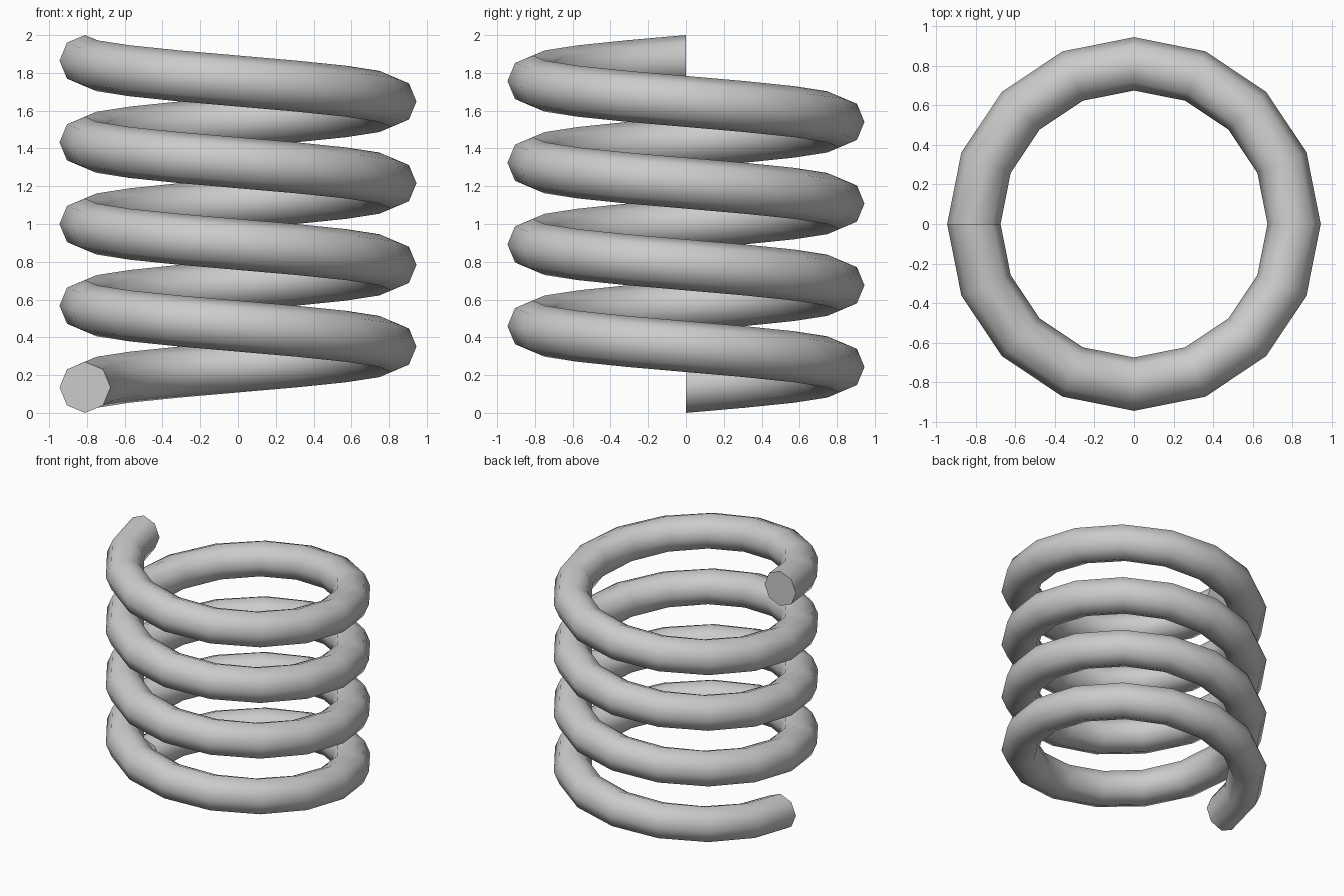
import bpy, bmesh, math

if "Cube" in bpy.data.objects:
    bpy.data.objects.remove(bpy.data.objects["Cube"])

COIL_R, WIRE_R = 0.81, 0.135
TURNS, STEPS, SIDES = 4, 16, 8
PITCH = (2 - 2 * WIRE_R) / TURNS

grey = bpy.data.materials.new("steel_grey")
grey.diffuse_color = (0.6, 0.6, 0.6, 1)
grey.use_nodes = True
grey.node_tree.nodes["Principled BSDF"].inputs["Base Color"].default_value = grey.diffuse_color

# Coil: octagonal wire section swept along a helix, starting at -x towards the back
bm = bmesh.new()
rings = []
for i in range(TURNS * STEPS + 1):
    a = math.pi - 2 * math.pi * i / STEPS
    z = WIRE_R + PITCH * i / STEPS
    ring = []
    for k in range(SIDES):
        b = 2 * math.pi * k / SIDES
        r = COIL_R + WIRE_R * math.cos(b)
        ring.append(bm.verts.new((r * math.cos(a), r * math.sin(a), z + WIRE_R * math.sin(b))))
    rings.append(ring)
for p, q in zip(rings, rings[1:]):
    for k in range(SIDES):
        n = (k + 1) % SIDES
        bm.faces.new((p[k], p[n], q[n], q[k]))

# Flat end caps
bm.faces.new(rings[0])
bm.faces.new(rings[-1])
bmesh.ops.recalc_face_normals(bm, faces=bm.faces)

mesh = bpy.data.meshes.new("spring_coil")
bm.to_mesh(mesh)
bm.free()
mesh.materials.append(grey)
coil = bpy.data.objects.new("spring_coil", mesh)
bpy.context.collection.objects.link(coil)

# Smooth wire with sharp cap rims
bpy.context.view_layer.objects.active = coil
coil.select_set(True)
bpy.ops.object.shade_smooth_by_angle(angle=math.radians(60))
